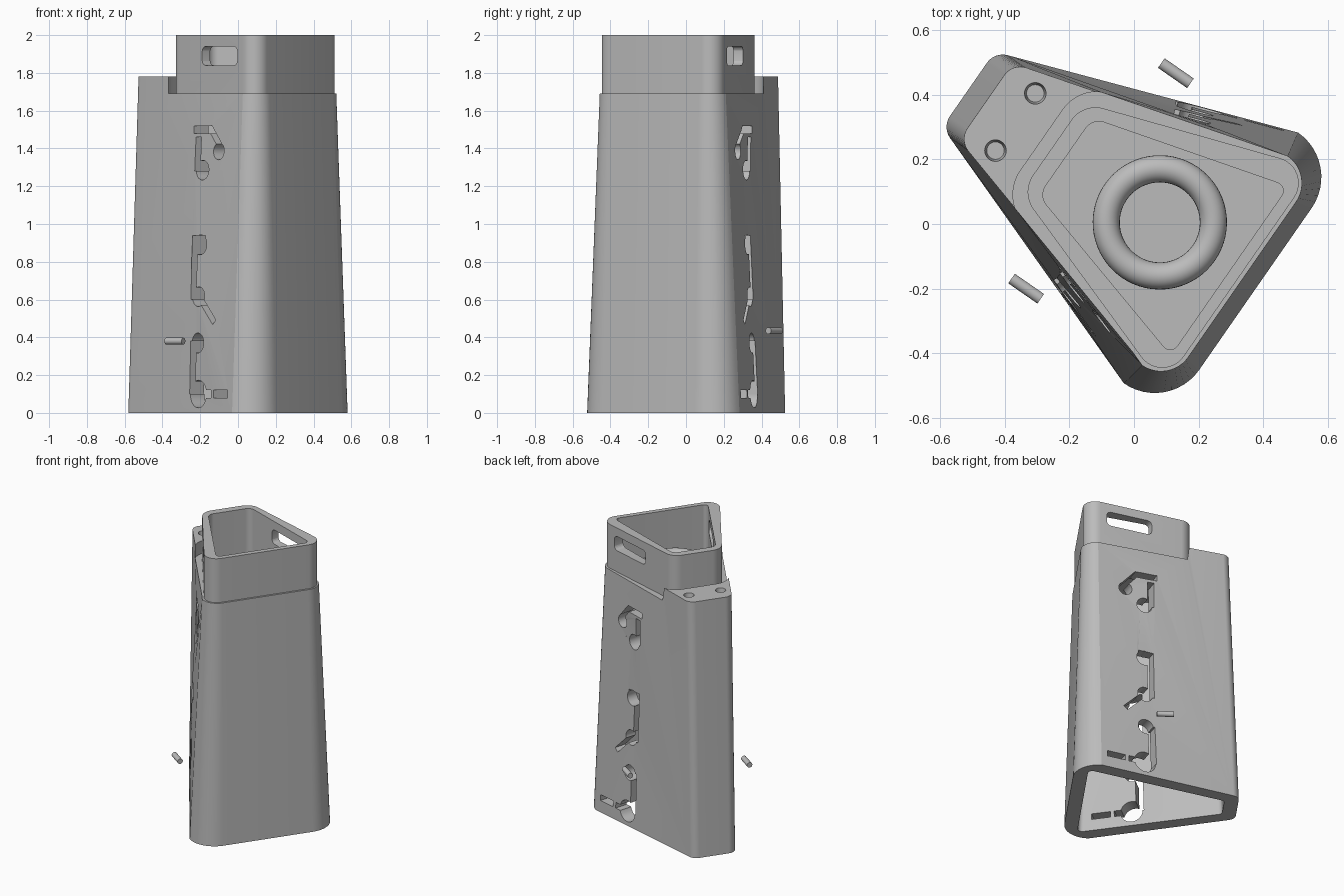
import bpy, bmesh, math
from mathutils import Matrix, Vector

if "Cube" in bpy.data.objects:
    bpy.data.objects.remove(bpy.data.objects["Cube"])

grey = bpy.data.materials.new("plain_grey")
grey.use_nodes = True
grey.diffuse_color = (0.5, 0.5, 0.5, 1)
grey.node_tree.nodes["Principled BSDF"].inputs["Base Color"].default_value = (0.5, 0.5, 0.5, 1)

parts = []


def make(name, bm):
    bmesh.ops.recalc_face_normals(bm, faces=bm.faces)
    mesh = bpy.data.meshes.new(name)
    bm.to_mesh(mesh)
    bm.free()
    mesh.materials.append(grey)
    obj = bpy.data.objects.new(name, mesh)
    bpy.context.collection.objects.link(obj)
    return obj


def outline(wide, narrow, wide_end=110, steps=12):
    """Symmetric wedge outline from (u, v, radius) corner circles."""
    half = []
    for (u, v, r), a0, a1 in ((wide, 0, wide_end), (narrow, 110, 180)):
        for i in range(steps + 1):
            a = math.radians(a0 + (a1 - a0) * i / steps)
            half.append((u + r * math.cos(a), v + r * math.sin(a)))
    return half + [(u, -v) for u, v in reversed(half)]


def loft(name, bottom, top, z0, z1):
    bm = bmesh.new()
    low = [bm.verts.new((u, v, z0)) for u, v in bottom]
    high = [bm.verts.new((u, v, z1)) for u, v in top]
    bm.faces.new(low[::-1])
    bm.faces.new(high)
    n = len(low)
    for i in range(n):
        j = (i + 1) % n
        bm.faces.new((low[i], low[j], high[j], high[i]))
    return make(name, bm)


def prism(name, points, z0, z1):
    return loft(name, points, points, z0, z1)


def cylinder(name, centre, r0, r1, depth, axis):
    bm = bmesh.new()
    turn = Vector((0, 0, 1)).rotation_difference(Vector(axis)).to_matrix().to_4x4()
    bmesh.ops.create_cone(bm, cap_ends=True, segments=32, radius1=r0, radius2=r1,
                          depth=depth, matrix=Matrix.Translation(centre) @ turn)
    return make(name, bm)


def bar(start, end, width):
    """Straight slot cutter lying along a side wall."""
    d = Vector((end[0] - start[0], 0, end[1] - start[1]))
    centre = ((start[0] + end[0]) / 2, 0, (start[1] + end[1]) / 2)
    bm = bmesh.new()
    bmesh.ops.create_cube(bm, size=1, matrix=(
        Matrix.Translation(centre) @ Matrix.Rotation(-math.atan2(d.z, d.x), 4, 'Y')
        @ Matrix.Diagonal((d.length, 0.5, width, 1))))
    return make("slot_cutter", bm)


def head(s, z, r):
    return cylinder("head_cutter", (s, 0, z), r, r, 0.5, (0, 1, 0))


def hand_slot(s0, s1, z0, z1, r):
    """Rounded slot cutter lying along a side wall."""
    bm = bmesh.new()
    ring = []
    for s, z, a0 in ((s1, z1, 0), (s0, z1, 90), (s0, z0, 180), (s1, z0, 270)):
        for i in range(7):
            a = math.radians(a0 + i * 15)
            ring.append(bm.verts.new((s + r * math.cos(a), -0.25, z + r * math.sin(a))))
    ext = bmesh.ops.extrude_face_region(bm, geom=[bm.faces.new(ring)])
    bmesh.ops.translate(bm, vec=(0, 0.5, 0),
                        verts=[g for g in ext["geom"] if isinstance(g, bmesh.types.BMVert)])
    return make("hand_slot_cutter", bm)


def cut(target, cutter):
    cutter.hide_render = True
    mod = target.modifiers.new("cut", 'BOOLEAN')
    mod.operation = 'DIFFERENCE'
    mod.solver = 'EXACT'
    mod.object = cutter
    bpy.context.view_layer.objects.active = target
    bpy.ops.object.modifier_apply(modifier=mod.name)
    bpy.data.objects.remove(cutter)


def cut_sides(target, build, *args):
    """Cut the same shape square through both slanted side walls."""
    for side in (-1, 1):
        cutter = build(*args)
        cutter.data.transform(Matrix.Translation((-0.07, side * 0.345, 0))
                              @ Matrix.Rotation(side * math.radians(18.5), 4, 'Z'))
        cut(target, cutter)


# Tapered hollow body with a raised block at the narrow end
body = loft("tapered_body",
            outline((0.193, 0.305, 0.168), (-0.662, 0.1, 0.06), 90),
            outline((0.209, 0.292, 0.099), (-0.596, 0.1, 0.06), 90), 0, 1.78)
cut(body, loft("hollow_cutter",
               outline((0.241, 0.359, 0.03), (-0.602, 0.062, 0.03)),
               outline((0.191, 0.26, 0.03), (-0.54, 0.053, 0.03)), -0.01, 1.6))
cut(body, prism("shoulder_cutter",
                outline((0.25, 0.4, 0.16), (-0.316, 0.115, 0.13)), 1.69, 2.0))

# Sockets in the raised block
for side in (-1, 1):
    cut(body, cylinder("socket_cutter", (-0.545, side * 0.108, 1.765),
                       0.027, 0.036, 0.07, (0, 0, 1)))

# Cut-out note shapes down both sides
strokes = [
    ((-0.12, 1.5), (0.03, 1.5), 0.04),
    ((0.015, 1.51), (0.115, 1.4), 0.035),
    ((-0.078, 1.46), (-0.078, 1.28), 0.045),
    ((-0.073, 0.94), (-0.073, 0.6), 0.045),
    ((-0.06, 0.92), (0.01, 0.92), 0.04),
    ((-0.02, 0.61), (0.11, 0.48), 0.035),
    ((-0.07, 0.38), (-0.075, 0.1), 0.05),
    ((0.04, 0.1), (0.095, 0.1), 0.04),
    ((0.12, 0.1), (0.245, 0.1), 0.04),
]
heads = [(0.095, 1.385, 0.045), (-0.035, 1.285, 0.052), (-0.03, 0.89, 0.053),
         (-0.03, 0.615, 0.052), (-0.03, 0.37, 0.053), (-0.02, 0.1, 0.073)]
for s in strokes:
    cut_sides(body, bar, *s)
for h in heads:
    cut_sides(body, head, *h)
parts.append(body)

# Open collar with a rounded hand slot through each side
collar = prism("collar", outline((0.218, 0.3, 0.08), (-0.316, 0.105, 0.09)), 1.688, 2.0)
cut(collar, prism("collar_cutter",
                  outline((0.236, 0.283, 0.027), (-0.305, 0.108, 0.05)), 1.6, 2.1))
cut_sides(collar, hand_slot, -0.073, 0.183, 1.87, 1.91, 0.03)
parts.append(collar)

# Ring lying on the floor of the collar
bpy.ops.mesh.primitive_torus_add(major_radius=0.166, minor_radius=0.042,
                                 major_segments=64, minor_segments=24)
ring = bpy.context.object
ring.name = "floor_ring"
ring.data.materials.append(grey)
ring.data.transform(Matrix.Translation((0, 0, 1.735)))
parts.append(ring)

# Loose pegs beside the two sides
for name, v, z in (("left_peg", 0.408, 0.435), ("right_peg", -0.405, 0.38)):
    parts.append(cylinder(name, (-0.223, v, z), 0.018, 0.018, 0.11, (1, 0, 0)))

# Turn the finished parts into place and shade them
place = Matrix.Translation((0.08, 0.005, 0)) @ Matrix.Rotation(math.radians(-34.8), 4, 'Z')
for obj in parts:
    obj.data.transform(place)
    bpy.ops.object.select_all(action='DESELECT')
    obj.select_set(True)
    bpy.context.view_layer.objects.active = obj
    bpy.ops.object.shade_smooth_by_angle(angle=math.radians(16 if obj is ring else 12))
